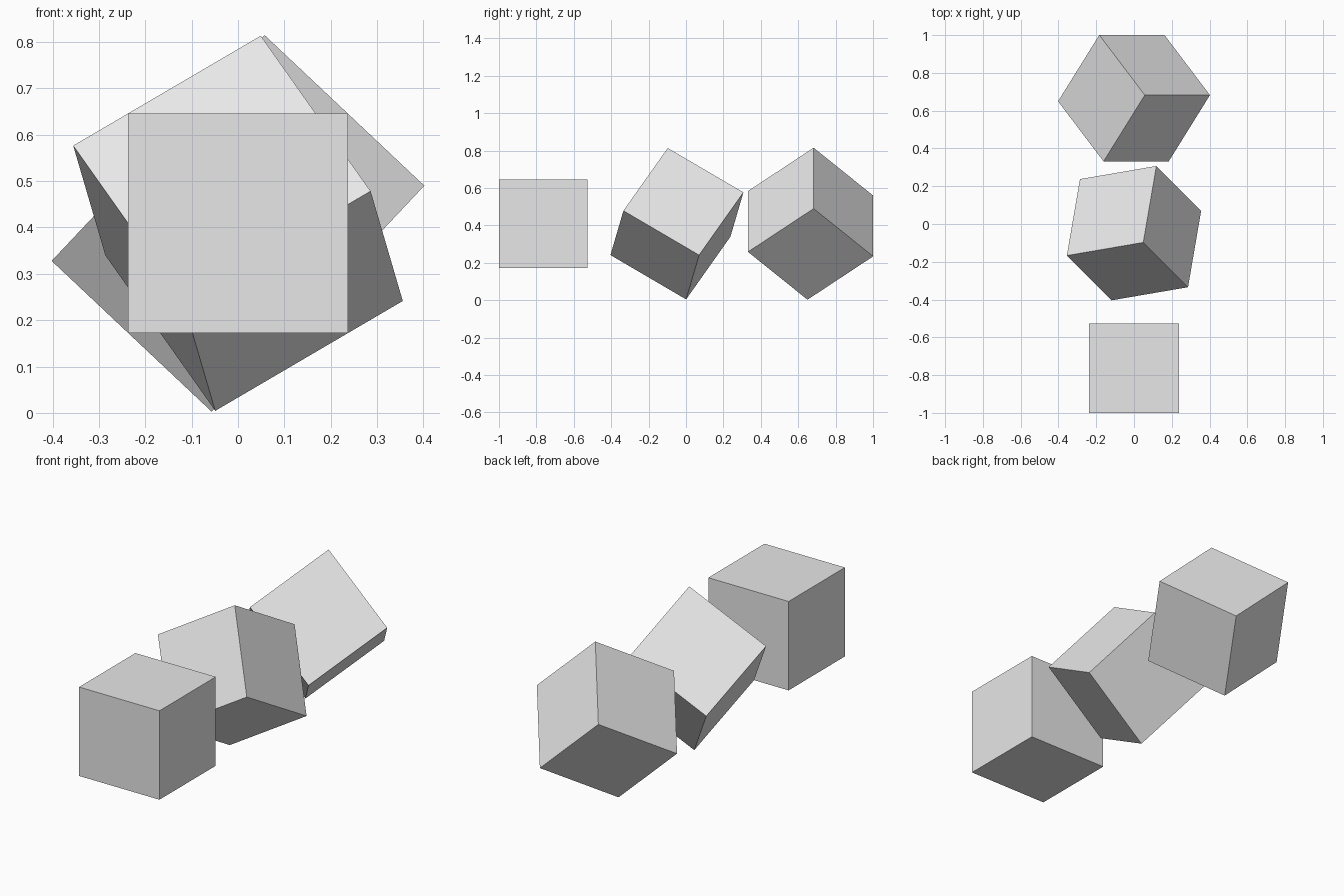
import bpy
from math import radians
from mathutils import Euler, Matrix, Vector

default = bpy.data.objects.get("Cube")
if default:
    bpy.data.objects.remove(default, do_unlink=True)

SIDE = 0.474
SPACING = 0.7145
HEIGHT = 0.409

# One plain grey for every block
grey = bpy.data.materials.new("light_grey")
grey.use_nodes = True
colour = (0.8, 0.8, 0.8, 1)
grey.diffuse_color = colour
grey.node_tree.nodes["Principled BSDF"].inputs["Base Color"].default_value = colour


def add_block(name, y, rotation):
    bpy.ops.mesh.primitive_cube_add(size=SIDE, location=(0, y, HEIGHT))
    block = bpy.context.object
    block.name = name
    block.rotation_euler = rotation.to_euler()
    block.data.materials.append(grey)


# Upright block, block tipped about its diagonal, block tipped about two axes
turns = {
    "front_block": Matrix.Identity(3),
    "middle_block": Matrix.Rotation(radians(-45), 3, Vector((1, 1, 0))),
    "back_block": Euler((radians(-47.8), radians(43.3), 0)).to_matrix(),
}
for i, (name, turn) in enumerate(turns.items()):
    add_block(name, -0.763 + i * SPACING, turn)
